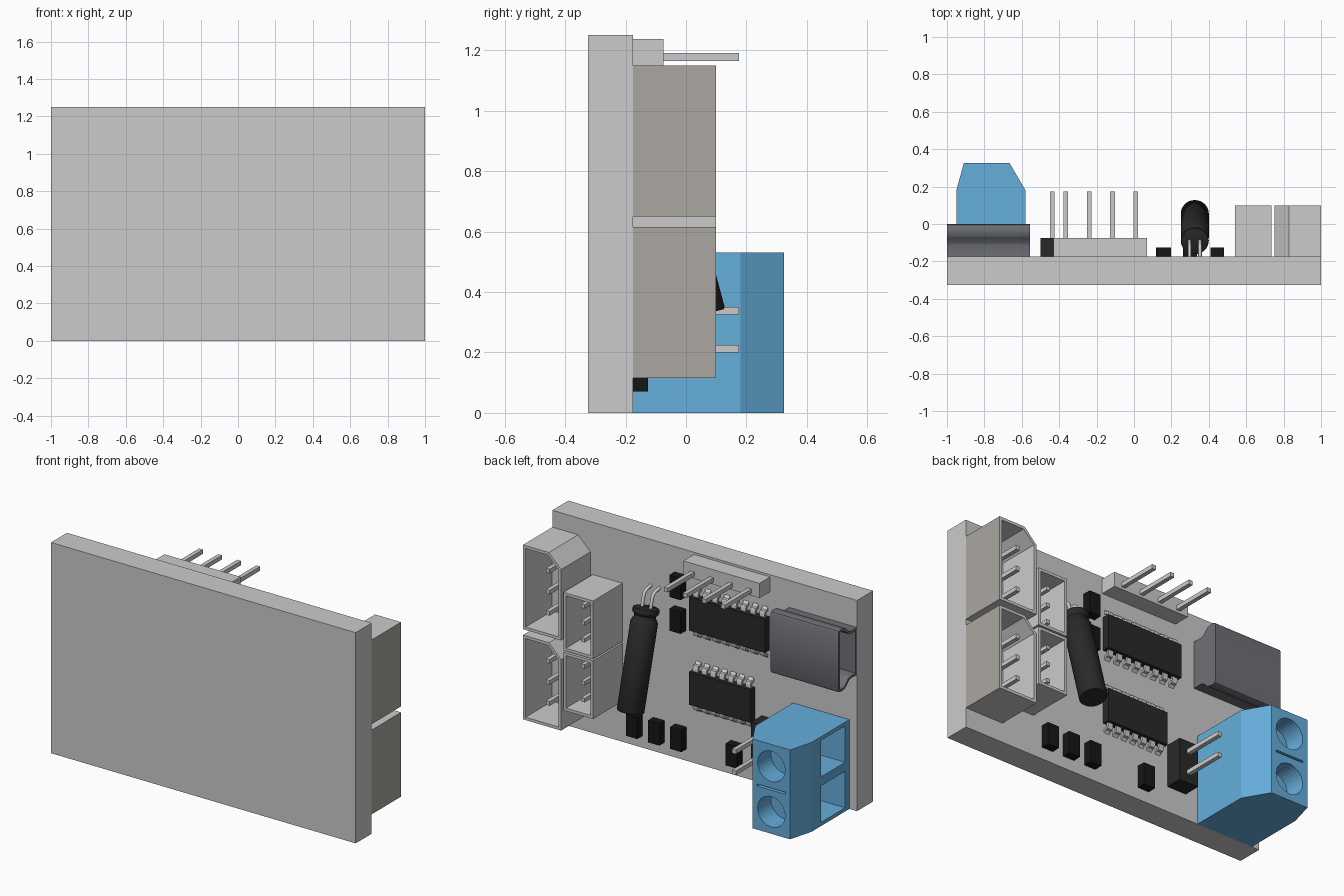
import bpy, bmesh, math
from mathutils import Vector

if "Cube" in bpy.data.objects:
    bpy.data.objects.remove(bpy.data.objects["Cube"])

BACK = -0.175  # board surface that carries the parts


def material(name, rgb):
    m = bpy.data.materials.new(name)
    m.diffuse_color = (*rgb, 1)
    m.use_nodes = True
    m.node_tree.nodes["Principled BSDF"].inputs["Base Color"].default_value = m.diffuse_color
    return m


BLUE = material("blue_plastic", (0.13, 0.42, 0.71))
STEEL = material("dark_steel", (0.16, 0.165, 0.185))
BLACK = material("black_plastic", (0.022, 0.022, 0.022))
JET = material("jet_black", (0.008, 0.008, 0.008))
METAL = material("pin_metal", (0.6, 0.6, 0.6))
TAN = material("warm_grey", (0.41, 0.39, 0.36))


def finish(name, bm, mat=None, smooth=False):
    bmesh.ops.recalc_face_normals(bm, faces=bm.faces[:])
    me = bpy.data.meshes.new(name)
    bm.to_mesh(me)
    bm.free()
    ob = bpy.data.objects.new(name, me)
    bpy.context.collection.objects.link(ob)
    if mat:
        me.materials.append(mat)
    if smooth:
        bpy.ops.object.select_all(action='DESELECT')
        ob.select_set(True)
        bpy.context.view_layer.objects.active = ob
        bpy.ops.object.shade_smooth_by_angle(angle=math.radians(40))
    return ob


def add_prism(bm, pts, axis, a, b, wall=0, depth=0):
    """Extrude a 2D profile along an axis from a to b; optionally hollow the b end."""
    def pos(p, t):
        return Vector({'X': (t, p[0], p[1]), 'Y': (p[0], t, p[1]), 'Z': (p[0], p[1], t)}[axis])
    lo = [bm.verts.new(pos(p, a)) for p in pts]
    hi = [bm.verts.new(pos(p, b)) for p in pts]
    n = len(pts)
    faces = [bm.faces.new(lo[::-1])]
    end = bm.faces.new(hi)
    faces.append(end)
    for i in range(n):
        j = (i + 1) % n
        faces.append(bm.faces.new((lo[i], lo[j], hi[j], hi[i])))
    bmesh.ops.recalc_face_normals(bm, faces=faces)
    if wall:
        bmesh.ops.inset_region(bm, faces=[end], thickness=wall, use_even_offset=True)
        ex = bmesh.ops.extrude_face_region(bm, geom=[end])
        vs = [v for v in ex['geom'] if isinstance(v, bmesh.types.BMVert)]
        if end.is_valid:
            bmesh.ops.delete(bm, geom=[end], context='FACES')
        step = pos((0, 0), math.copysign(depth, a - b))
        bmesh.ops.translate(bm, verts=vs, vec=step)


def prism(name, pts, axis, a, b, mat=None, wall=0, depth=0, smooth=False):
    bm = bmesh.new()
    add_prism(bm, pts, axis, a, b, wall, depth)
    return finish(name, bm, mat, smooth)


def rect(u0, u1, v0, v1):
    return [(u0, v0), (u1, v0), (u1, v1), (u0, v1)]


def box(name, x, y, z, mat=None):
    return prism(name, rect(*x, *y), 'Z', *z, mat)


def pins(name, spots, y0, y1, t):
    bm = bmesh.new()
    for x, z in spots:
        add_prism(bm, rect(x - t, x + t, z - t, z + t), 'Y', y0, y1)
    return finish(name, bm, METAL)


def cut(ob, cutters):
    bpy.context.view_layer.objects.active = ob
    for c in cutters:
        m = ob.modifiers.new("cut", 'BOOLEAN')
        m.operation, m.object, m.solver = 'DIFFERENCE', c, 'EXACT'
        bpy.ops.object.modifier_apply(modifier=m.name)
        bpy.data.objects.remove(c)


def circle(cx, cz, r, n=32):
    return [(cx + r * math.cos(i * math.tau / n), cz + r * math.sin(i * math.tau / n)) for i in range(n)]


# circuit board
box("board", (-1, 1), (-0.325, BACK), (0, 1.25))

# screw terminal: chamfered block, screw wells, divider slit, wire entries
terminal = prism("screw_terminal", [(-0.95, BACK), (-0.58, BACK), (-0.58, 0.18), (-0.665, 0.325),
                                    (-0.91, 0.325), (-0.95, 0.18)], 'Z', 0.0, 0.53, BLUE)
cutters = [box("slit", (-0.88, -0.695), (0.29, 0.4), (0.259, 0.271))]
for z in (0.13, 0.4):
    cutters.append(prism("well", circle(-0.7875, z, 0.09), 'Y', 0.2, 0.4))
    cutters.append(box("entry", (-1.05, -0.72), (-0.135, 0.09), (z - 0.108, z + 0.108)))
cut(terminal, cutters)

# USB socket: shell wide at the outside, stepped in near the board, mouth at -x
half = [(BACK, 0.14), (-0.115, 0.14), (-0.1, 0.145), (-0.075, 0.168), (-0.06, 0.18),
        (-0.02, 0.185), (-0.006, 0.18), (0, 0.168)]
shell = [(y, 0.95 + d) for y, d in half] + [(y, 0.95 - d) for y, d in reversed(half)]
prism("usb_socket", shell, 'X', -0.555, -1.0, STEEL, wall=0.014, depth=0.4, smooth=True)

# four-pin side header
box("pin_header", (-0.43, 0.07), (BACK, -0.075), (1.15, 1.237))
pins("pin_header_pins", [(-0.365 + i * 0.125, 1.1775) for i in range(4)], -0.08, 0.175, 0.0125)

# two-pin jumper
box("jumper_base", (-0.5, -0.375), (BACK, -0.075), (0.15, 0.4), BLACK)
pins("jumper_pins", [(-0.4375, 0.2125), (-0.4375, 0.3375)], -0.08, 0.175, 0.0125)

# chips with gull-wing legs on both long sides
LEG = [(0, -0.143), (0.022, -0.143), (0.034, -0.149), (0.036, -0.163), (0.05, BACK),
       (0.026, BACK), (0.023, -0.158), (0.018, -0.155), (0, -0.155)]


def chip(name, x0, x1, z0, z1, count):
    box(name, (x0, x1), (BACK + 0.006, -0.125), (z0, z1), BLACK)
    bm = bmesh.new()
    pitch = (x1 - x0) / count
    for i in range(count):
        x = x0 + (i + 0.5) * pitch
        for base, s in ((z0, -1), (z1, 1)):
            add_prism(bm, [(y, base + s * d) for d, y in LEG], 'X', x - 0.017, x + 0.017)
    finish(name + "_legs", bm, METAL, True)


chip("upper_chip", -0.43, 0.068, 0.805, 1.005, 8)
chip("lower_chip", -0.335, 0.068, 0.365, 0.56, 7)

# small surface-mount parts
for i, (x, z) in enumerate([(0.445, 0.135), (0.3, 0.135), (0.155, 0.135), (-0.21, 0.135),
                            (0.16, 1.035), (0.16, 0.835)]):
    box(f"small_part_{i + 1}", (x - 0.037, x + 0.037), (BACK, -0.125), (z - 0.065, z + 0.065), JET)

# tilted capacitor: lathed can with a crimp groove
bm = bmesh.new()
ring = []
for r, h in [(0.07, 0), (0.075, 0.006), (0.075, 0.5), (0.07, 0.51), (0.06, 0.525), (0.06, 0.54),
             (0.072, 0.552), (0.075, 0.562), (0.072, 0.577), (0.066, 0.58)]:
    new = [bm.verts.new((x, y, h)) for x, y in circle(0, 0, r)]
    for i in range(len(ring)):
        j = (i + 1) % len(ring)
        bm.faces.new((ring[i], ring[j], new[j], new[i]))
    if not ring:
        bm.faces.new(new[::-1])
    ring = new
bm.faces.new(ring)
can = finish("capacitor", bm, BLACK, True)
can.location = (0.325, 0.057, 0.325)
can.rotation_euler = (math.radians(15), 0, 0)

# capacitor leads bending down into the board
for i, x in enumerate((0.297, 0.353)):
    cu = bpy.data.curves.new(f"capacitor_lead_{i + 1}", 'CURVE')
    cu.dimensions, cu.bevel_depth, cu.bevel_resolution = '3D', 0.0095, 2
    sp = cu.splines.new('POLY')
    path = [(-0.09, 0.875), (-0.107, 0.94), (-0.115, 0.958), (-0.13, 0.969), (-0.18, 0.978)]
    sp.points.add(len(path) - 1)
    for p, (y, z) in zip(sp.points, path):
        p.co = (x, y, z, 1)
    cu.materials.append(METAL)
    bpy.context.collection.objects.link(bpy.data.objects.new(cu.name, cu))

# open plug sockets along the +x end: large outer pair, small inner pair
for label, zo, zi in (("lower", 0.115, 0.24), ("upper", 0.65, 0.595)):
    top = zo + 0.5
    outer = prism(f"{label}_outer_socket", [(0.75, zo), (1.0, zo), (1.0, top), (0.83, top), (0.75, top - 0.08)],
                  'Y', BACK, 0.1, wall=0.017, depth=0.25)
    outer.data.materials.append(None)
    outer.data.materials.append(TAN)
    for f in outer.data.polygons:
        if f.center.x > 0.999:
            f.material_index = 1
    pins(f"{label}_outer_socket_pins", [(0.855, zo + 0.25 + k * 0.125) for k in (-1, 0, 1)], -0.16, 0.075, 0.0125)
    prism(f"{label}_inner_socket", rect(0.54, 0.735, zi, zi + 0.345), 'Y', BACK, 0.1, wall=0.017, depth=0.25)
    pins(f"{label}_inner_socket_pins", [(0.635, zi + 0.1725 + k * 0.1) for k in (-1, 0, 1)], -0.16, 0.06, 0.0115)
